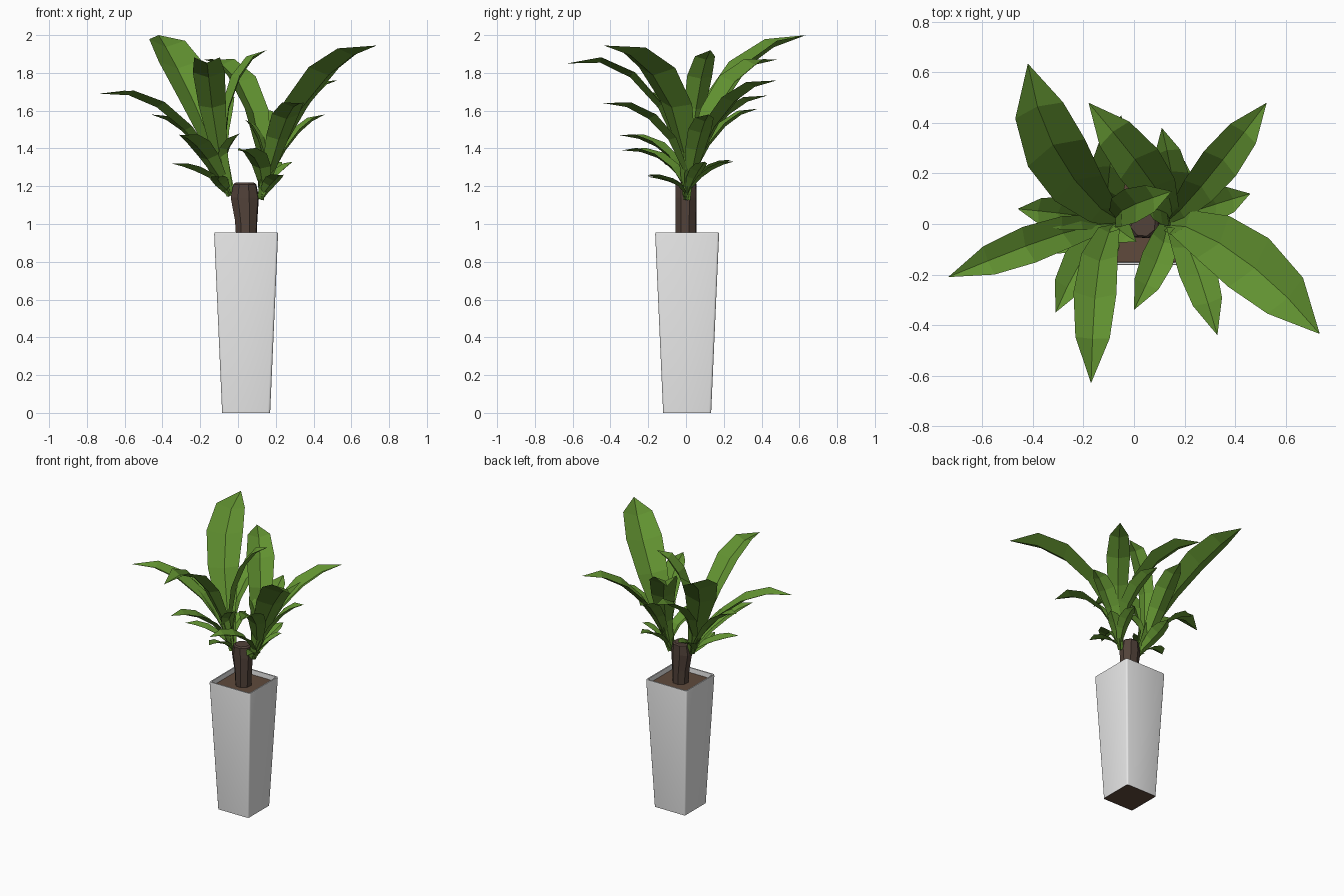
import bpy, bmesh, math
from mathutils import Vector

if "Cube" in bpy.data.objects:
    bpy.data.objects.remove(bpy.data.objects["Cube"])


def material(name, rgb):
    m = bpy.data.materials.new(name)
    m.diffuse_color = (*rgb, 1)
    m.use_nodes = True
    m.node_tree.nodes["Principled BSDF"].inputs["Base Color"].default_value = m.diffuse_color
    return m


WHITE = material("pot white", (0.8, 0.8, 0.8))
SOIL = material("soil brown", (0.115, 0.068, 0.045))
BARK = material("bark brown", (0.085, 0.055, 0.042))
GREEN = material("leaf green", (0.12, 0.285, 0.03))


def make_object(name, bm, mat):
    me = bpy.data.meshes.new(name)
    bmesh.ops.remove_doubles(bm, verts=bm.verts, dist=1e-5)
    bm.to_mesh(me)
    bm.free()
    me.materials.append(mat)
    ob = bpy.data.objects.new(name, me)
    bpy.context.collection.objects.link(ob)
    return ob


def loft(name, rings, mat, cap_start=False, cap_end=False):
    bm = bmesh.new()
    loops = [[bm.verts.new(p) for p in r] for r in rings]
    n = len(loops[0])
    for a, b in zip(loops, loops[1:]):
        for i in range(n):
            j = (i + 1) % n
            bm.faces.new((a[i], a[j], b[j], b[i]))
    if cap_start:
        bm.faces.new(loops[0][::-1])
    if cap_end:
        bm.faces.new(loops[-1])
    return make_object(name, bm, mat)


def rounded_square(h, z, r=0.012, steps=3):
    pts = []
    for k, (sx, sy) in enumerate(((1, 1), (-1, 1), (-1, -1), (1, -1))):
        for s in range(steps + 1):
            a = math.pi / 2 * (k + s / steps)
            pts.append((0.043 + sx * (h - r) + r * math.cos(a),
                        0.006 + sy * (h - r) + r * math.sin(a), z))
    return pts


# Tapered pot with a thin rim, soil inside and a dark underside
pot = loft("pot", [rounded_square(h, z) for h, z in
                   ((0.127, 0.0), (0.169, 0.945), (0.167, 0.955), (0.158, 0.955), (0.155, 0.90))], WHITE)
bpy.context.view_layer.objects.active = pot
pot.select_set(True)
bpy.ops.object.shade_smooth_by_angle(angle=math.radians(35))
loft("soil", [rounded_square(0.15, 0.90), rounded_square(0.156, 0.92)], SOIL, True, True)
loft("pot_underside", [rounded_square(0.125, 0.001), rounded_square(0.125, 0.008)], SOIL, True, True)


# Trunk, wider towards the cut top
def trunk_ring(cx, rx, ry, z):
    return [(cx + rx * math.cos(i * math.pi / 4 + 0.3), ry * math.sin(i * math.pi / 4 + 0.3), z)
            for i in range(8)]


loft("trunk", [trunk_ring(*a) for a in ((0.045, 0.056, 0.058, 0.91), (0.043, 0.062, 0.058, 1.02),
     (0.036, 0.078, 0.059, 1.14), (0.036, 0.064, 0.058, 1.21), (0.036, 0.05, 0.05, 1.22))], BARK, False, True)

# Leaf width along its length: (position, fraction of the full width)
PROFILE = ((0, 0.2), (0.22, 0.5), (0.45, 0.85), (0.65, 1.0), (0.83, 0.8), (1, 0.0))
FOLD = 0.42
UP = Vector((0, 0, 1))


def leaf(bm, base, heart, tip, rise, width, bow):
    # The rib climbs from the trunk through the heart of the crown, then arches out to the tip
    p0, p3 = Vector(base), Vector(tip)
    h = Vector((heart[0], heart[1], p3.z))
    out = (p3 - h).normalized()
    flat_side = out.cross(UP)
    reach = min(1, (p3.z - p0.z) / 0.45)
    p1 = Vector((p0.x + (h.x - p0.x) * reach, p0.y + (h.y - p0.y) * reach, p0.z + 0.45 * (p3.z - p0.z)))
    p2 = h.lerp(p3, 0.45) + UP * (rise - 0.02) + flat_side * bow
    rows = []
    for t, w in PROFILE:
        s = 1 - t
        p = p0 * s ** 3 + p1 * 3 * s * s * t + p2 * 3 * s * t * t + p3 * t ** 3
        tan = ((p1 - p0) * s * s + (p2 - p1) * 2 * s * t + (p3 - p2) * t * t).normalized()
        side = (flat_side - tan * flat_side.dot(tan)).normalized()
        up = side.cross(tan).normalized()
        half = width * w / 2
        rows.append([bm.verts.new(p + side * k * half + up * (abs(k) - 0.5) * half * FOLD) for k in (-1, 0, 1)])
    for a, b in zip(rows, rows[1:]):
        for i in (0, 1):
            bm.faces.new((a[i], a[i + 1], b[i + 1], b[i]))


def crown(name, base, heart, leaves):
    bm = bmesh.new()
    for x, y, z, rise, width, bow in leaves:
        leaf(bm, base, heart, (x, y, z), rise, width, bow)
    make_object(name, bm, GREEN)


# Two leaning crowns; each leaf is tip x, y, z, arch rise, width, sideways bow
crown("left_leaves", (-0.04, 0.0, 1.15), (-0.15, 0.03), (
    (-0.42, 0.635, 2.0, 0.0, 0.25, -0.10),
    (-0.17, -0.63, 1.85, 0.16, 0.17, 0),
    (-0.735, -0.21, 1.69, 0.10, 0.15, 0),
    (0.15, 0.13, 1.92, 0.0, 0.14, 0),
    (-0.46, 0.06, 1.58, 0.02, 0.13, 0),
    (-0.31, -0.35, 1.47, 0.04, 0.14, 0),
    (-0.05, 0.43, 1.68, 0.03, 0.15, 0),
    (-0.35, -0.12, 1.32, 0.02, 0.10, 0),
    (0.01, -0.07, 1.48, -0.03, 0.10, 0),
    (-0.10, -0.20, 1.25, 0.02, 0.09, 0),
    (-0.10, 0.24, 1.34, 0.0, 0.11, 0)))
crown("right_leaves", (0.12, 0.0, 1.13), (0.19, 0.04), (
    (0.735, -0.435, 1.945, 0.03, 0.25, -0.07),
    (0.525, 0.48, 1.76, 0.04, 0.16, 0),
    (-0.18, 0.48, 1.87, 0.08, 0.19, 0),
    (0.33, -0.44, 1.64, 0.06, 0.15, 0),
    (0.0, -0.34, 1.39, 0.06, 0.13, 0),
    (0.46, 0.12, 1.58, 0.0, 0.13, 0),
    (0.11, 0.38, 1.61, 0.02, 0.13, 0),
    (0.29, 0.10, 1.33, 0.0, 0.09, 0),
    (0.20, 0.25, 1.33, 0.02, 0.10, 0),
    (0.22, -0.21, 1.26, 0.02, 0.09, 0),
    (0.04, 0.07, 1.55, -0.02, 0.11, 0)))
